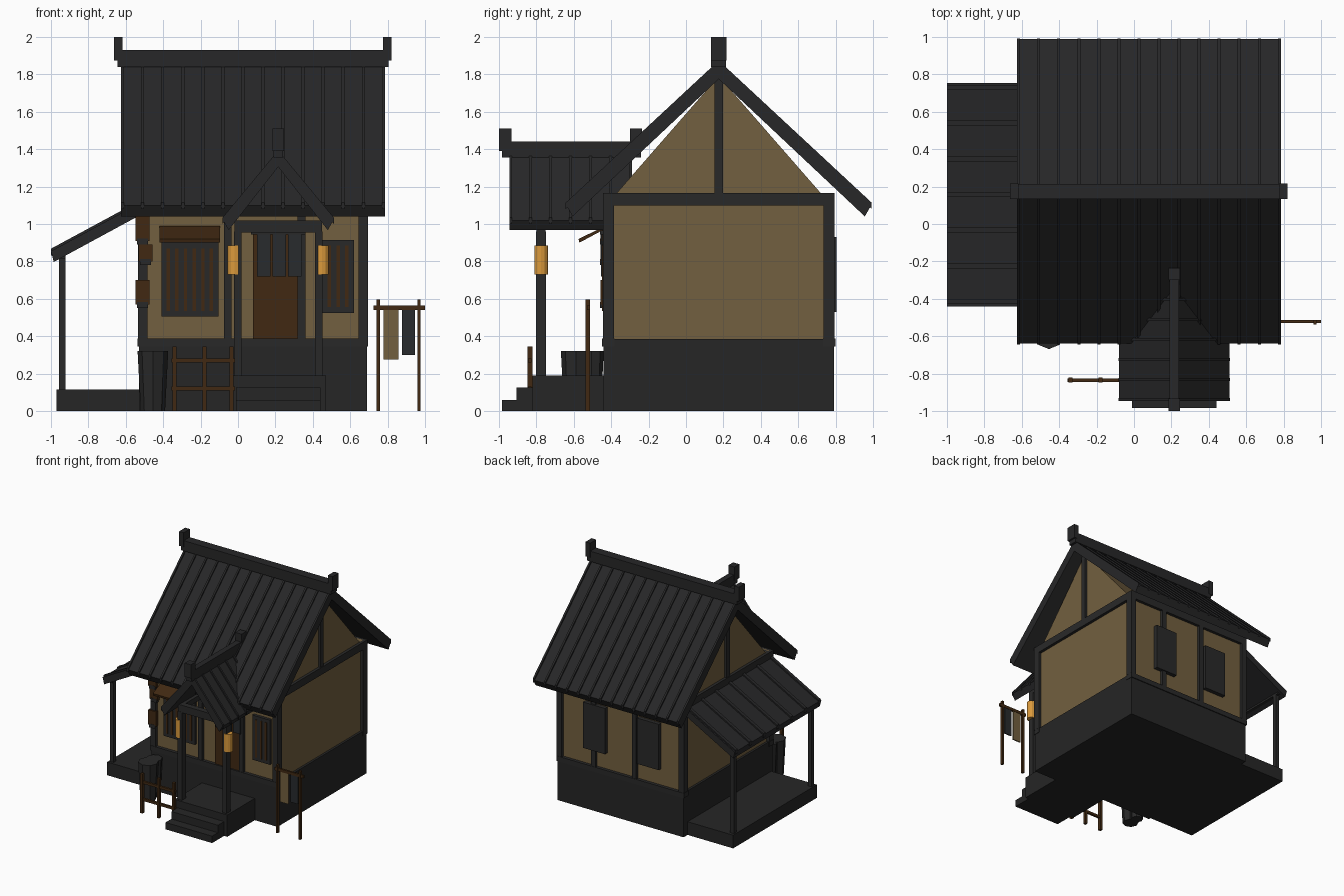
import bpy, bmesh, math

if "Cube" in bpy.data.objects:
    bpy.data.objects.remove(bpy.data.objects["Cube"], do_unlink=True)


def material(name, r, g, b):
    m = bpy.data.materials.new(name)
    m.use_nodes = True
    m.diffuse_color = (r, g, b, 1)
    m.node_tree.nodes["Principled BSDF"].inputs["Base Color"].default_value = (r, g, b, 1)
    return m


TILE = material("roof_tile", .02, .02, .021)
STONE = material("foundation_stone", .019, .019, .019)
TIMBER = material("dark_timber", .022, .022, .022)
PLASTER = material("tan_plaster", .17, .115, .05)
BROWN = material("brown_wood", .052, .022, .006)
CLOTH = material("dark_cloth", .021, .024, .026)
GLOW = material("lantern_amber", .7, .32, .045)


def finish(name, bm, mat):
    bmesh.ops.recalc_face_normals(bm, faces=bm.faces[:])
    me = bpy.data.meshes.new(name)
    bm.to_mesh(me)
    bm.free()
    me.materials.append(mat)
    ob = bpy.data.objects.new(name, me)
    bpy.context.collection.objects.link(ob)
    return ob


def prism(name, axis, pts, a, b, mat):
    """Extrude an outline of (horizontal, z) points along x or y from a to b."""
    bm = bmesh.new()
    place = (lambda u, z, t: (t, u, z)) if axis == "x" else (lambda u, z, t: (u, t, z))
    face = bm.faces.new([bm.verts.new(place(u, z, a)) for u, z in pts])
    out = bmesh.ops.extrude_face_region(bm, geom=[face])
    moved = [v for v in out["geom"] if isinstance(v, bmesh.types.BMVert)]
    bmesh.ops.translate(bm, verts=moved, vec=place(0, 0, b - a))
    return finish(name, bm, mat)


def box(name, x, y, z, mat):
    return prism(name, "x", [(y[0], z[0]), (y[1], z[0]), (y[1], z[1]), (y[0], z[1])], *x, mat)


def span(c, w):
    return (c - w / 2, c + w / 2)


def tub(name, x, y, z0, z1, r0, r1, n, mat):
    bm = bmesh.new()
    bmesh.ops.create_cone(bm, cap_ends=True, segments=n, radius1=r0, radius2=r1, depth=z1 - z0)
    bmesh.ops.translate(bm, verts=bm.verts[:], vec=(x, y, (z0 + z1) / 2))
    return finish(name, bm, mat)


def gable_roof(name, axis, c, top, half, eave, thick, a, b, count):
    """Two sloping slabs with evenly spaced raised battens."""
    lift = .014
    for side, s in (("low", -1), ("high", 1)):
        edge = c + s * half
        low = c + s * (half - thick * .4)
        prism(f"{name}_slab_{side}", axis,
              [(c, top), (edge, eave), (low, eave - thick * .7), (c, top - thick)], a, b, TILE)
        for i in range(count):
            t = a + .008 + (b - a - .016) * i / (count - 1)
            prism(f"{name}_batten_{side}_{i}", axis,
                  [(c, top + lift), (edge + s * .003, eave + lift), (edge + s * .003, eave - .02), (c, top - .02)],
                  t - .008, t + .008, TILE)


# Foundation and plaster walls
L, R, F, B, MID = -.53, .69, -.44, .79, .175
box("foundation", (L, R), (F, B), (0, .385), STONE)
box("walls", (L + .02, R - .02), (F + .02, B - .02), (.385, 1.165), PLASTER)
prism("gable_wall", "x", [(-.375, 1.16), (.725, 1.16), (MID, 1.79)], L + .02, R - .02, PLASTER)

# Timber frame
for y, side in ((F + .025, "front"), (B - .025, "back")):
    for i, x in enumerate((L + .02, -.055, .34, R - .02)):
        w = .05 if i in (0, 3) else .042
        box(f"{side}_wall_post_{i}", span(x, w), span(y, .06), (.385, 1.14), TIMBER)
    box(f"{side}_top_beam", (L - .005, R + .005), span(y, .06), (1.1, 1.165), TIMBER)
    box(f"{side}_sill", (L - .008, R + .004), span(y, .066), (.345, .388), TIMBER)
for x, side in ((L + .015, "right"), (R - .015, "left")):
    box(f"{side}_tie_beam", span(x, .04), (F, B - .03), (1.1, 1.165), TIMBER)
    box(f"{side}_king_post", span(x, .03), span(MID, .045), (1.16, 1.79), TIMBER)

# Main roof with ridge
gable_roof("main_roof", "x", MID, 1.86, .815, 1.1, .085, -.625, .785, 14)
box("main_ridge", (-.645, .805), span(MID, .08), (1.84, 1.93), TILE)
for x in (-.64, .797):
    box("main_ridge_cap", span(x, .045), span(MID, .085), (1.875, 2), TILE)

# Entrance porch
PX = .215
gable_roof("porch_roof", "y", PX, 1.38, .295, 1.02, .075, -.945, -.29, 7)
box("porch_ridge", span(PX, .05), (-.985, -.24), (1.355, 1.44), TILE)
for y in (-.967, -.267):
    box("porch_ridge_cap", span(PX, .06), span(y, .066), (1.39, 1.51), TILE)
box("porch_floor", (-.04, .47), (-.82, F), (0, .19), STONE)
box("upper_step", (-.01, .44), (-.905, -.82), (0, .125), STONE)
box("lower_step", (-.01, .44), (-.985, -.9), (0, .06), STONE)
box("porch_front_beam", (-.02, .45), span(-.775, .05), (.955, 1.02), TIMBER)
for s in (-1, 1):
    x = PX + s * .216
    box("porch_post", span(x, .04), span(-.775, .055), (.19, .96), TIMBER)
    box("porch_side_beam", span(x, .035), (-.775, F), (.97, 1.015), TIMBER)
    tub("lantern", PX + s * .234, -.775, .73, .885, .036, .036, 12, GLOW)

# Door and hanging curtain
box("door", (.08, .32), (-.435, -.41), (.385, .95), BROWN)
box("curtain_rail", (.07, .36), (-.46, -.44), (.945, .965), TIMBER)
for i in range(3):
    box(f"curtain_{i}", span(.138 + i * .083, .072), (-.455, -.447), (.72, .95), CLOTH)


# Barred front windows
def window(name, x0, x1, z0, z1, bars):
    box(name + "_panel", (x0, x1), (-.445, -.41), (z0, z1), TIMBER)
    pitch = (x1 - x0) / (bars + .6)
    for i in range(bars):
        x = x0 + pitch * (i + .8)
        box(f"{name}_bar_{i}", span(x, pitch * .4), (-.45, -.444), (z0 + .03, z1 - .03), BROWN)


window("wide_window", -.41, -.105, .505, .9, 6)
window("narrow_window", .45, .62, .525, .915, 3)
prism("window_awning", "x", [(-.57, .9), (-.44, .97), (-.43, .99), (-.575, .92)], -.42, -.095, BROWN)

# Back shutters
for x in (.325, -.195):
    box("back_shutter", span(x, .21), (.76, .805), (.53, .93), TIMBER)

# Hanging boards on the front corner
for x, z0, z1 in ((-.51, .91, 1.05), (-.495, .8, .89), (-.51, .57, .7)):
    box("corner_board", span(x, .075), (-.458, -.43), (z0, z1), BROWN)
    box("corner_board_trim", span(x, .06), (-.46, -.43), (z0 - .02, z0 + .012), TIMBER)

# Lean-to shelter
box("shelter_floor", (-.97, L), (-.42, .735), (0, .115), STONE)
prism("shelter_roof", "y", [(-1, .855), (-.5, 1.125), (-.5, 1.06), (-.985, .797)], -.44, .755, TILE)
for i in range(7):
    y = -.415 + i * .1908
    prism(f"shelter_batten_{i}", "y", [(-1, .868), (-.5, 1.138), (-.5, 1.1), (-1, .83)], y - .014, y + .014, TILE)
for y in (-.38, .69):
    box("shelter_post", span(-.94, .035), span(y, .035), (.11, .86), TIMBER)
box("shelter_beam", span(-.94, .035), (-.42, .73), (.815, .85), TIMBER)

# Water barrels
tub("front_barrel", -.455, -.587, 0, .322, .065, .082, 8, TIMBER)
tub("rear_barrel", -.455, -.505, 0, .32, .05, .065, 8, TIMBER)

# Low fence
for x in (-.34, -.18, -.035):
    box("fence_post", span(x, .022), span(-.835, .026), (0, .345), BROWN)
for z in (.12, .27):
    box("fence_rail", (-.355, -.015), span(-.835, .018), span(z, .022), BROWN)

# Drying rack
for x in (.75, .968):
    box("rack_post", span(x, .018), span(-.525, .024), (0, .595), BROWN)
box("rack_bar", (.725, 1), span(-.522, .016), (.54, .565), BROWN)
box("tan_towel", (.777, .857), span(-.522, .01), (.275, .545), PLASTER)
box("dark_towel", (.877, .947), span(-.522, .01), (.3, .545), CLOTH)
